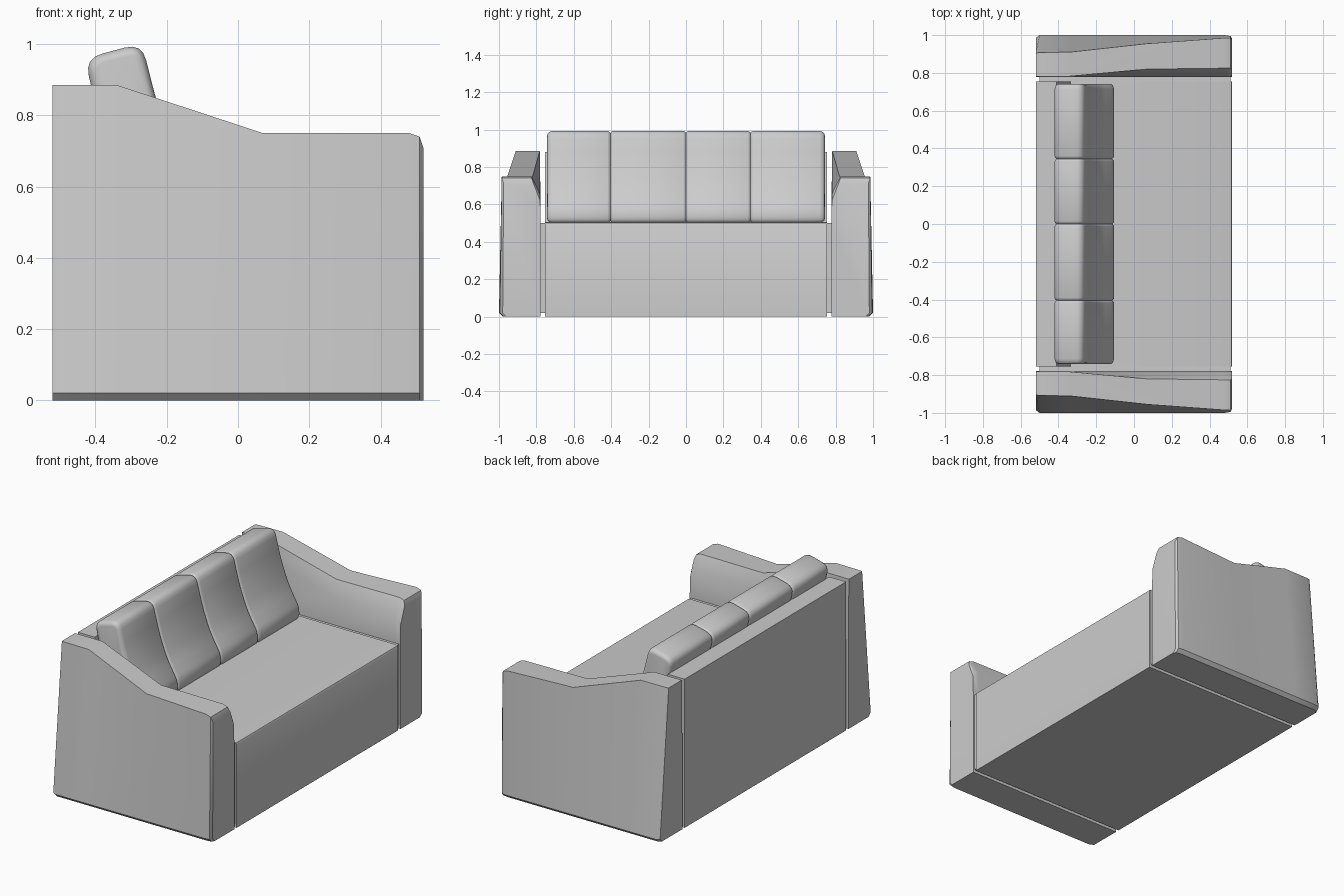
import bpy, bmesh, math
from mathutils import Vector

if "Cube" in bpy.data.objects:
    bpy.data.objects.remove(bpy.data.objects["Cube"])


def loft(name, rings, angle=35):
    """Skin a list of equal-length closed rings and cap both ends."""
    bm = bmesh.new()
    rows = [[bm.verts.new(p) for p in ring] for ring in rings]
    n = len(rows[0])
    for a, b in zip(rows, rows[1:]):
        for i in range(n):
            j = (i + 1) % n
            bm.faces.new((a[i], a[j], b[j], b[i]))
    bm.faces.new(rows[0])
    bm.faces.new(rows[-1][::-1])
    bmesh.ops.recalc_face_normals(bm, faces=bm.faces)
    mesh = bpy.data.meshes.new(name)
    bm.to_mesh(mesh)
    bm.free()
    ob = bpy.data.objects.new(name, mesh)
    bpy.context.collection.objects.link(ob)
    bpy.ops.object.select_all(action='DESELECT')
    ob.select_set(True)
    bpy.context.view_layer.objects.active = ob
    bpy.ops.object.shade_smooth_by_angle(angle=math.radians(angle))
    return ob


def prism(name, profile, y0, y1):
    return loft(name, [[(x, y, z) for x, z in profile] for y in (y0, y1)])


def round_corner(a, b, c, r, seg=4):
    """Points rounding corner b between a and c."""
    a, b, c = Vector(a), Vector(b), Vector(c)
    p, q = b + (a - b).normalized() * r, b + (c - b).normalized() * r
    return [p * (1 - t) ** 2 + b * 2 * t * (1 - t) + q * t * t
            for t in (k / seg for k in range(seg + 1))]


def inset(pts, d):
    """Move a clockwise-from-front outline inwards by d."""
    out = []
    for i, p in enumerate(pts):
        t = (pts[(i + 1) % len(pts)] - pts[i - 1]).normalized()
        out.append(p + Vector((t.y, -t.x)) * d)
    return out


# seat base and leaning back in one piece
prism("seat_and_back",
      [(-0.52, 0), (0.52, 0), (0.52, 0.49), (0.515, 0.5), (0.50, 0.505),
       (-0.335, 0.505), (-0.41, 0.88), (-0.52, 0.88)], -0.755, 0.755)

# arms: station x, top height, inner top y, outer top y, outer bottom y
stations = [(-0.52, 0.885, 0.782, 0.905, 0.985), (-0.50, 0.885, 0.782, 0.908, 1.0),
            (-0.34, 0.885, 0.782, 0.91, 1.0), (0.07, 0.75, 0.82, 0.955, 1.0),
            (0.48, 0.75, 0.825, 0.985, 1.0), (0.51, 0.74, 0.825, 0.985, 0.995),
            (0.52, 0.71, 0.815, 0.975, 0.98)]
for side, s in (("left", 1), ("right", -1)):
    rings = []
    for x, zt, yi, yo, yb in stations:
        section = [(0.777, 0), (0.777, 0.5), (0.78, zt - 0.09), (yi, zt),
                   (yo, zt), (yb, 0.02), (yb - 0.02, 0)]
        rings.append([(x, s * y, z) for y, z in section])
    loft(side + "_arm", rings)
    # recessed joint between arm and base
    prism(side + "_joint", [(-0.50, 0.02), (0.51, 0.02), (0.51, 0.5), (-0.50, 0.5)],
          *sorted((s * 0.75, s * 0.78)))

# back cushion outline (x, z), clockwise with rounded corners
corners = [(-0.43, 0.96), (-0.27, 1.003), (-0.225, 0.825), (-0.175, 0.69),
           (-0.105, 0.57), (-0.105, 0.50), (-0.325, 0.50)]
radii = [0.05, 0.05, 0.06, 0.05, 0.03, 0.03, 0.02]
outline = []
for i, (c, r) in enumerate(zip(corners, radii)):
    outline += round_corner(corners[i - 1], c, corners[(i + 1) % len(corners)], r)

# back cushion: rounded ends and three pinched seams
path = [(-0.742, 0.025), (-0.74, 0.015), (-0.732, 0.006), (-0.715, 0)]
for seam in (-0.405, 0.0, 0.345):
    path += [(seam - 0.014, 0), (seam - 0.007, 0.003), (seam, 0.011),
             (seam + 0.007, 0.003), (seam + 0.014, 0)]
path += [(-y, d) for y, d in reversed(path[:4])]
loft("back_cushion", [[(p.x, y, p.y) for p in inset(outline, d)] for y, d in path], 40)
